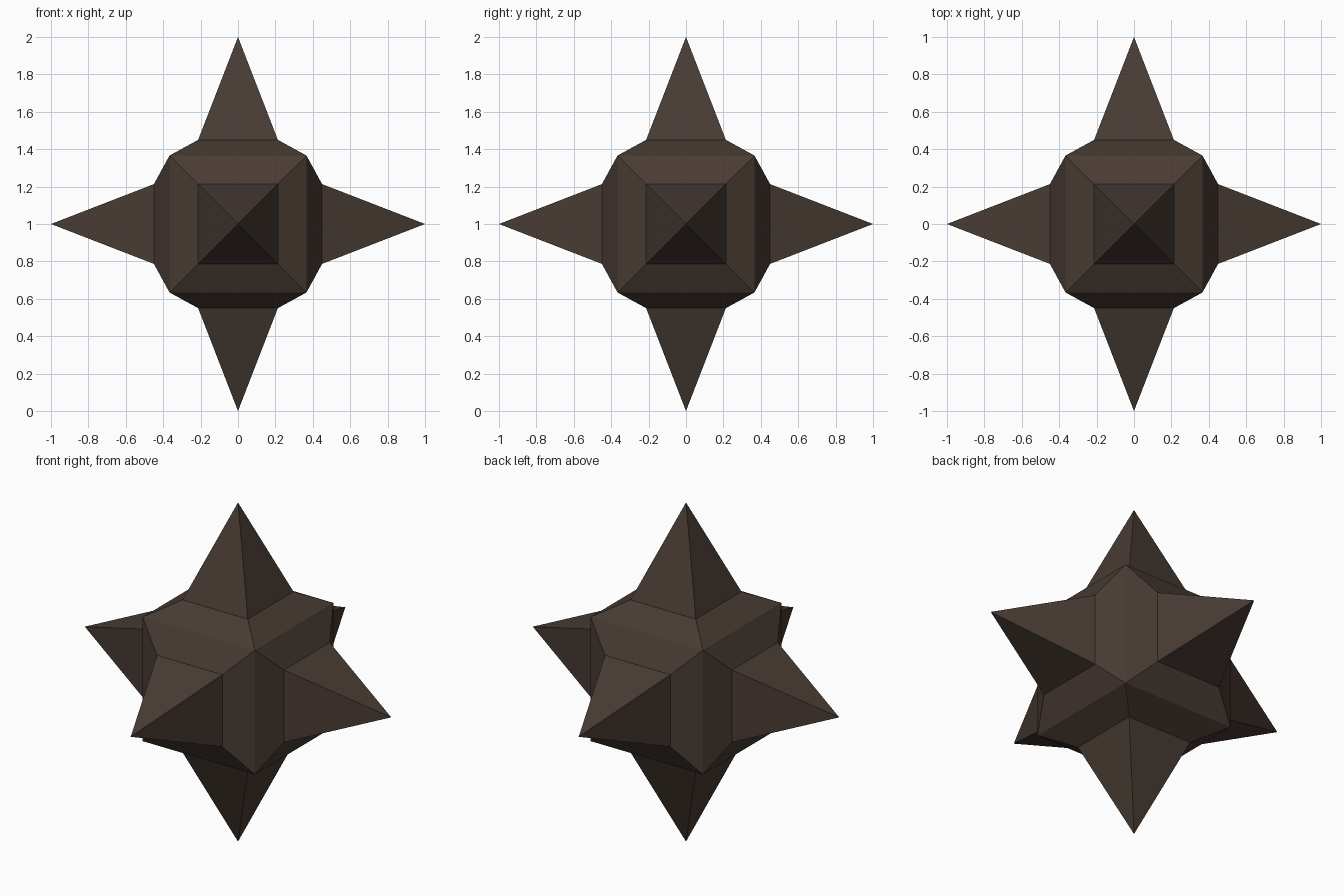
import bpy, bmesh

if "Cube" in bpy.data.objects:
    bpy.data.objects.remove(bpy.data.objects["Cube"])

CORE, BASE, LIFT, TIP = 0.366, 0.213, 0.45, 1.0

mat = bpy.data.materials.new("dark brown")
mat.diffuse_color = (0.065, 0.044, 0.034, 1)
mat.use_nodes = True
mat.node_tree.nodes["Principled BSDF"].inputs["Base Color"].default_value = mat.diffuse_color

# Core cube
bm = bmesh.new()
bmesh.ops.create_cube(bm, size=2 * CORE)
bm.normal_update()

# Bevelled collar on every side: raise and shrink each face
caps = bmesh.ops.extrude_discrete_faces(bm, faces=bm.faces[:])["faces"]
for f in caps:
    n = f.normal.copy()
    c = f.calc_center_median()
    for v in f.verts:
        v.co = n * LIFT + (v.co - c) * (BASE / CORE)

# Spikes: poke each cap and pull its centre out to the tip
tips = bmesh.ops.poke(bm, faces=caps)["verts"]
for v in tips:
    v.co = v.co.normalized() * TIP

bmesh.ops.recalc_face_normals(bm, faces=bm.faces[:])
mesh = bpy.data.meshes.new("spiked_star")
bm.to_mesh(mesh)
bm.free()
mesh.materials.append(mat)
star = bpy.data.objects.new("spiked_star", mesh)
star.location.z = TIP
bpy.context.collection.objects.link(star)
